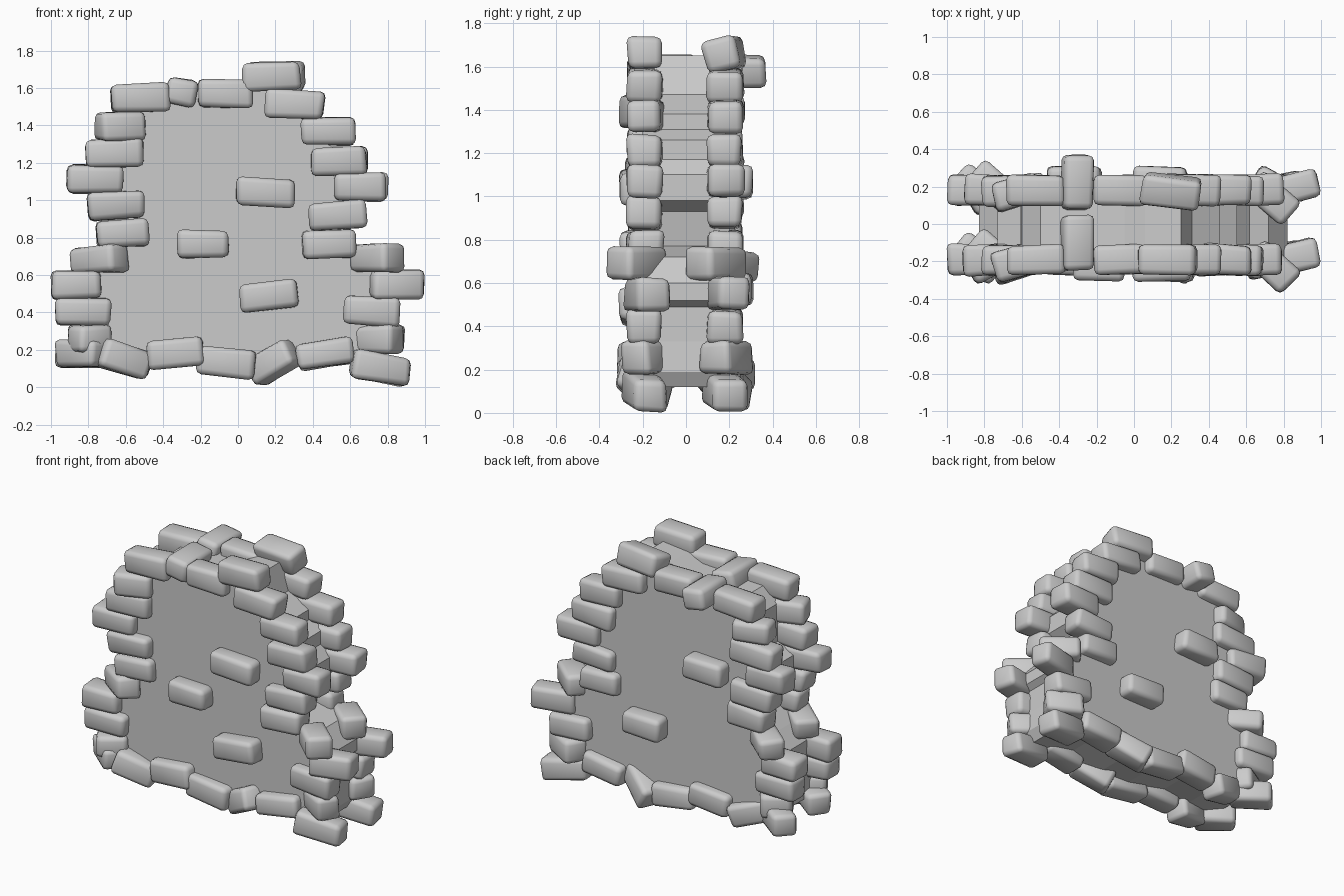
import bpy
import bmesh
import random
from math import radians
from mathutils import Matrix, Vector

random.seed(4)
if "Cube" in bpy.data.objects:
    bpy.data.objects.remove(bpy.data.objects["Cube"])

stone = bpy.data.materials.new("stone_grey")
stone.use_nodes = True
GREY = (0.6, 0.6, 0.6, 1)
stone.diffuse_color = GREY
stone.node_tree.nodes["Principled BSDF"].inputs["Base Color"].default_value = GREY

HALF_WALL = 0.2     # half thickness of the wall core
RING_Y = -0.19      # centre of the front ring of bricks
BACK_SHIFT = 0.37   # distance from the front ring to the back ring


def finish(name, bm):
    """Turn a bmesh into a named stone object."""
    bmesh.ops.recalc_face_normals(bm, faces=bm.faces)
    mesh = bpy.data.meshes.new(name)
    bm.to_mesh(mesh)
    bm.free()
    mesh.materials.append(stone)
    obj = bpy.data.objects.new(name, mesh)
    bpy.context.scene.collection.objects.link(obj)
    return obj


def select_only(obj):
    bpy.ops.object.select_all(action="DESELECT")
    obj.select_set(True)
    bpy.context.view_layer.objects.active = obj


def brick(name, x, y, z, width, tilt=0, yaw=0, roll=0, height=0.148, depth=0.162):
    """A worn brick: a box with uneven corners and soft rounded edges."""
    bm = bmesh.new()
    bmesh.ops.create_cube(bm, size=1)
    for v in bm.verts:
        v.co = Vector((v.co.x * width, v.co.y * depth, v.co.z * height))
        v.co += Vector([random.uniform(-0.009, 0.009) for _ in range(3)])
    bmesh.ops.bevel(bm, geom=bm.edges[:], offset=0.03, segments=2,
                    profile=0.5, affect="EDGES", clamp_overlap=True)
    turn = (Matrix.Rotation(radians(yaw), 4, "Z")
            @ Matrix.Rotation(radians(-tilt), 4, "Y")
            @ Matrix.Rotation(radians(roll), 4, "X"))
    bmesh.ops.transform(bm, matrix=turn, verts=bm.verts)
    obj = finish(name, bm)
    obj.location = (x, y, z)
    select_only(obj)
    bpy.ops.object.shade_smooth_by_angle(angle=radians(60))


# Wall core: stepped outline hidden behind the brick border
outline = [
    (-.83, .2), (-.55, .15), (-.35, .18), (-.05, .12), (.18, .12), (.42, .18),
    (.75, .12), (.79, .19), (.78, .33), (.78, .49), (.82, .52), (.82, .6),
    (.72, .72), (.52, .77), (.55, .93), (.62, .98), (.62, 1.1), (.55, 1.17),
    (.55, 1.26), (.46, 1.31), (.46, 1.38), (.31, 1.47), (.25, 1.65), (.06, 1.63),
    (-.05, 1.58), (-.5, 1.55), (-.6, 1.45), (-.61, 1.2), (-.73, 1.14),
    (-.73, 1.06), (-.6, .95), (-.6, .8), (-.73, .69), (-.83, .59), (-.83, .4),
]
bm = bmesh.new()
front = bm.faces.new([bm.verts.new((x, -HALF_WALL, z)) for x, z in outline])
extruded = bmesh.ops.extrude_face_region(bm, geom=[front], use_keep_orig=True)
moved = [g for g in extruded["geom"] if isinstance(g, bmesh.types.BMVert)]
bmesh.ops.translate(bm, verts=moved, vec=(0, 2 * HALF_WALL, 0))
finish("wall_core", bm)

# Border bricks in groups: x, z, width, tilt
right_side = [
    (.305, 1.51, .31, -4), (.485, 1.37, .29, 0), (.54, 1.21, .3, 2),
    (.65, 1.07, .29, 0), (.535, .92, .3, 3), (.485, .765, .28, 0),
    (.71, .405, .3, -3),
]
bottom_row = [
    (.465, .18, .3, 8), (-.06, .13, .31, -6), (-.335, .18, .3, 6),
]
left_side = [
    (-.83, .405, .3, 0), (-.865, .545, .265, 0), (-.615, .82, .28, 3),
    (-.65, .97, .3, 4), (-.765, 1.11, .29, -2), (-.655, 1.25, .31, 3),
]
top_row = [(-.525, 1.545, .31, 3), (-.07, 1.57, .3, -1)]

# Turned bricks: x, offset in y, z, width, tilt, yaw
turned = [
    (.74, -.04, .69, .27, 0, -42), (.845, .01, .55, .29, 0, 14),
    (.75, .01, .255, .25, 0, -32), (.76, 0, .1, .31, -10, 10),
    (.19, 0, .135, .27, 28, -28), (-.83, .01, .18, .27, 0, -38),
    (-.79, -.02, .26, .2, 0, 30), (-.74, .01, .68, .3, 4, -40),
    (-.61, -.02, .15, .28, -17, 18), (-.63, -.01, 1.395, .25, 0, 17),
]

groups = {"right_brick": right_side, "bottom_brick": bottom_row,
          "left_brick": left_side, "top_brick": top_row}
for side, y in (("front", RING_Y), ("back", RING_Y + BACK_SHIFT)):
    for group, bricks in groups.items():
        for i, (x, z, width, tilt) in enumerate(bricks):
            brick(f"{side}_{group}_{i + 1}", x, y, z, width, tilt,
                  yaw=random.uniform(-3, 3))
    for i, (x, dy, z, width, tilt, yaw) in enumerate(turned):
        brick(f"{side}_turned_brick_{i + 1}", x, y + dy, z, width, tilt, yaw)

# Crosswise bricks in the top rows, leaning slightly
for side, y in (("front", -.1), ("back", .22)):
    brick(f"{side}_cross_brick", -.305, y, 1.58, .29, yaw=90, roll=10)

# Peak bricks, the back one knocked askew
brick("front_peak_brick", .18, RING_Y, 1.66, .31, tilt=2)
brick("back_peak_brick", .195, .175, 1.65, .31, yaw=-8, roll=15)

# Loose bricks showing through the wall faces
for i, (x, z, width, tilt) in enumerate(
        [(.145, 1.04, .31, -3), (-.19, .765, .28, 0), (.165, .49, .31, 5)]):
    brick(f"front_face_brick_{i + 1}", x, -.228, z, width, tilt)
for i, (x, z, tilt) in enumerate([(-.32, 1.065, 2), (.14, .57, 0)]):
    brick(f"back_face_brick_{i + 1}", x, .225, z, .29, tilt)
